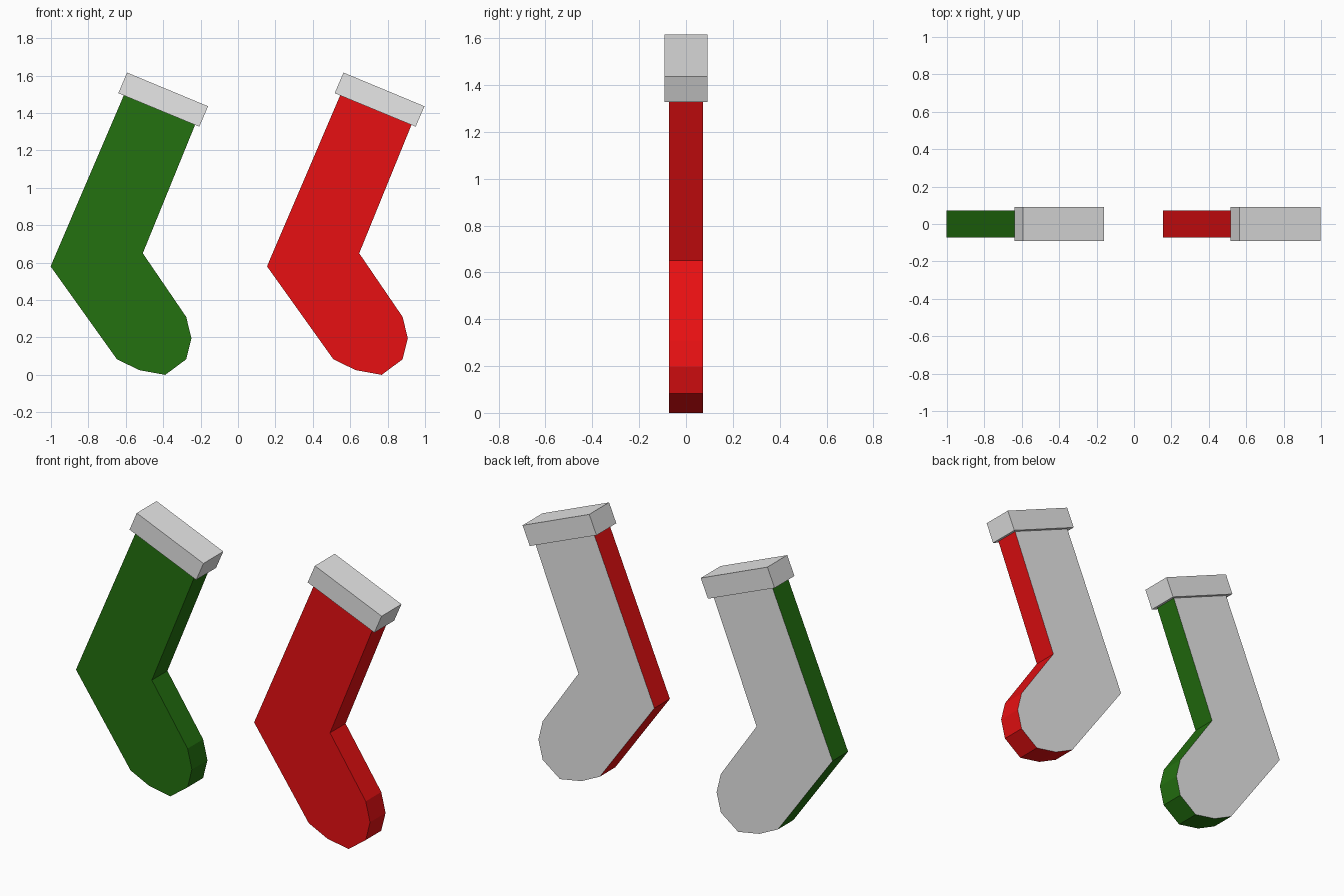
import bpy, bmesh

if "Cube" in bpy.data.objects:
    bpy.data.objects.remove(bpy.data.objects["Cube"])


def material(name, rgb):
    m = bpy.data.materials.new(name)
    m.diffuse_color = (*rgb, 1.0)
    m.use_nodes = True
    m.node_tree.nodes["Principled BSDF"].inputs["Base Color"].default_value = m.diffuse_color
    return m


grey = material("light grey", (0.8, 0.8, 0.8))
red = material("red", (0.8, 0.005, 0.006))
green = material("green", (0.017, 0.165, 0.005))

# Outlines in x, z; the sock top tucks slightly into the cuff
SOCK = [(0.155, 0.585), (0.51, 0.088), (0.63, 0.03), (0.768, 0.005),
        (0.88, 0.088), (0.908, 0.20), (0.88, 0.315), (0.648, 0.655),
        (0.933, 1.355), (0.553, 1.515)]
CUFF = [(0.517, 1.506), (0.95, 1.327), (0.997, 1.436), (0.564, 1.616)]


def slab(name, outline, half_depth, shift, mats):
    """Extrude an outline along y; the back face takes the last material."""
    bm = bmesh.new()
    verts = [bm.verts.new((x + shift, -half_depth, z - 0.005 if outline is SOCK else z))
             for x, z in outline]
    front = bm.faces.new(verts)
    ext = bmesh.ops.extrude_face_region(bm, geom=[front], use_keep_orig=True)
    moved = [g for g in ext["geom"] if isinstance(g, bmesh.types.BMVert)]
    bmesh.ops.translate(bm, verts=moved, vec=(0, 2 * half_depth, 0))
    bmesh.ops.recalc_face_normals(bm, faces=bm.faces)
    for f in bm.faces:
        if f.normal.y > 0.9:
            f.material_index = len(mats) - 1
    mesh = bpy.data.meshes.new(name)
    bm.to_mesh(mesh)
    bm.free()
    for m in mats:
        mesh.materials.append(m)
    obj = bpy.data.objects.new(name, mesh)
    bpy.context.collection.objects.link(obj)
    return obj


# Two stockings side by side, each with a plain grey backing and cuff
for label, colour, shift in (("green", green, -1.157), ("red", red, 0.0)):
    slab(label + "_stocking", SOCK, 0.072, shift, [colour, grey])
    slab(label + "_stocking_cuff", CUFF, 0.092, shift, [grey])
